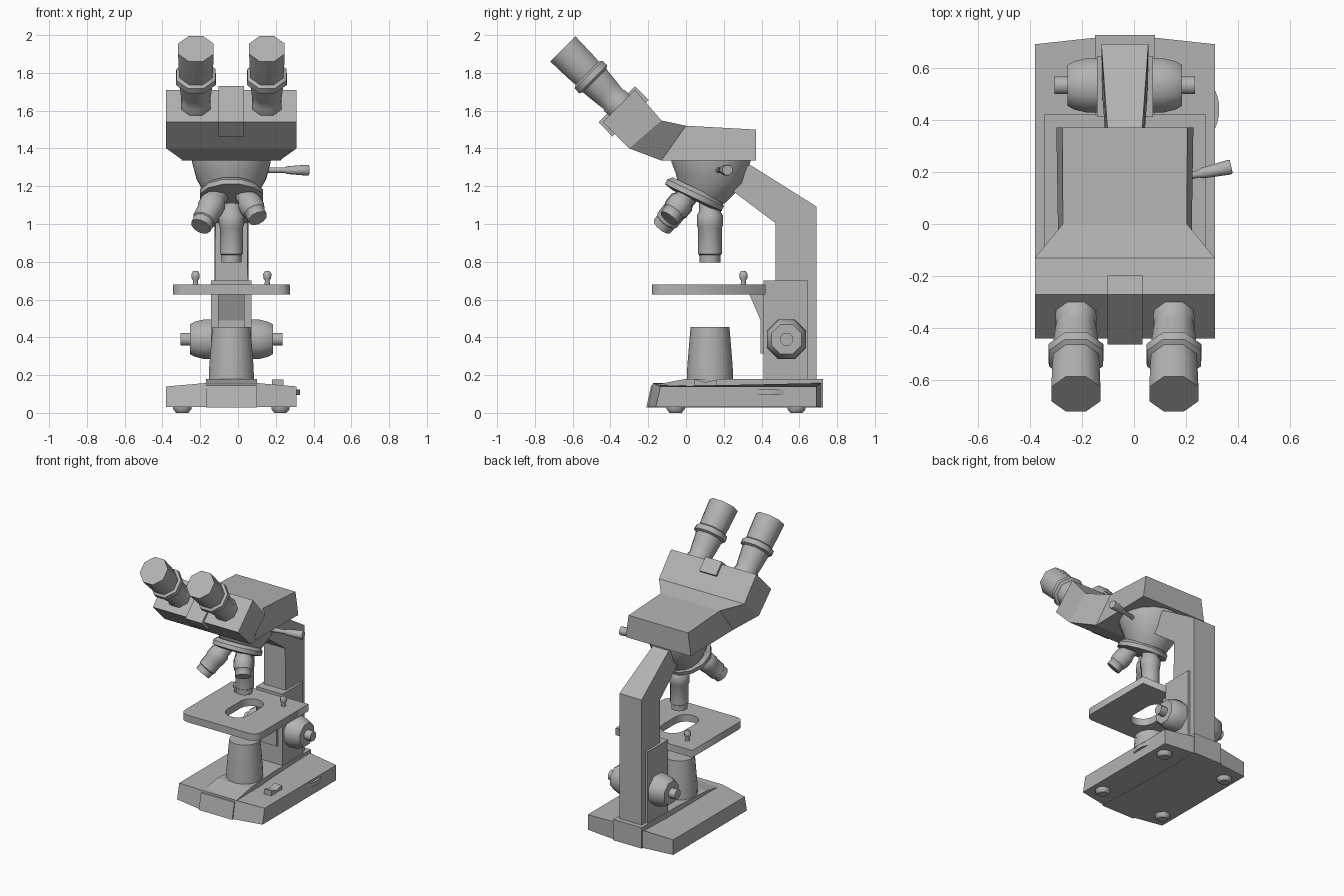
import bpy, bmesh, math
from mathutils import Vector

if "Cube" in bpy.data.objects:
    bpy.data.objects.remove(bpy.data.objects["Cube"])

CX = -0.035  # symmetry plane of the microscope
grey = bpy.data.materials.new("plain_grey")
grey.diffuse_color = (0.45, 0.45, 0.45, 1)
grey.use_nodes = True
grey.node_tree.nodes["Principled BSDF"].inputs["Base Color"].default_value = grey.diffuse_color


def finish(name, mesh, smooth=None):
    mesh.materials.clear()
    mesh.materials.append(grey)
    if smooth:
        mesh.shade_smooth()
        mesh.set_sharp_from_angle(angle=math.radians(smooth))
    ob = bpy.data.objects.new(name, mesh)
    bpy.context.collection.objects.link(ob)
    return ob


def loft(name, rings, smooth=None):
    """Skin a closed solid through rings of equal point count."""
    bm = bmesh.new()
    vs = [[bm.verts.new(p) for p in ring] for ring in rings]
    n = len(vs[0])
    for a, b in zip(vs, vs[1:]):
        for i in range(n):
            j = (i + 1) % n
            bm.faces.new((a[i], a[j], b[j], b[i]))
    bm.faces.new(vs[0])
    bm.faces.new(vs[-1])
    bmesh.ops.recalc_face_normals(bm, faces=bm.faces)
    mesh = bpy.data.meshes.new(name)
    bm.to_mesh(mesh)
    bm.free()
    return finish(name, mesh, smooth)


def circle(center, axis, r, sides):
    axis = Vector(axis).normalized()
    u = Vector((1, 0, 0)) if abs(axis.x) < 0.8 else Vector((0, 1, 0))
    u = (u - axis * u.dot(axis)).normalized()
    w = axis.cross(u)
    angles = [2 * math.pi * (i + 0.5) / sides for i in range(sides)]
    return [Vector(center) + r * (math.cos(a) * u + math.sin(a) * w) for a in angles]


def lathe(name, origin, axis, profile, sides=10, smooth=50):
    """Turned part: profile is (distance along axis, radius)."""
    origin, axis = Vector(origin), Vector(axis).normalized()
    return loft(name, [circle(origin + axis * t, axis, r, sides) for t, r in profile], smooth)


def slab(name, pts):
    """Side profile (y, z, half width) spread symmetrically about CX."""
    return loft(name, [[(CX + s * h, y, z) for y, z, h in pts] for s in (-1, 1)])


def box(name, x, y, z):
    return loft(name, [[(x[0], y[0], k), (x[1], y[0], k), (x[1], y[1], k), (x[0], y[1], k)] for k in z])


# Base: bowed body, raised centre strip, feet
outline = [(-.345, -.16), (-.135, -.2), (.135, -.2), (.345, -.16),
           (.345, .69), (.115, .715), (-.115, .715), (-.345, .69)]
loft("base", [[(CX + x, y, .03) for x, y in outline],
              [(CX + x, y + (.025 if y < 0 else 0), .14 if abs(x) > .3 else .158) for x, y in outline]])
slab("base_center_strip", [(-.21, .028, .135), (-.185, .145, .135), (0, .18, .135), (.3, .18, .115),
                           (.725, .18, .115), (.725, .028, .115), (.3, .028, .115)])
for sx in (-1, 1):
    for y in (-.055, .585):
        lathe("foot", (CX + sx * .26, y, 0), (0, 0, 1), [(0, .035), (.02, .053), (.04, .053)], 8)

# Power switch and brightness wheel
slab("switch", [(.045, .14, .03), (.045, .178, .03), (.1, .163, .03), (.165, .175, .03),
                (.165, .14, .03)]).location.x = .245
lathe("brightness_wheel", (.158, .44, .095), (0, 0, 1), [(0, .17), (.03, .17)], 32)

# Lamp housing
lathe("lamp_housing", (CX, .127, .15), (0, 0, 1), [(0, .124), (.1, .12), (.305, .103)], 14)

# Arm with carriage and stage bracket
slab("arm", [(.69, .15, .09), (.69, 1.093, .09), (.345, 1.31, .065), (.2, 1.31, .065),
             (.2, 1.21, .065), (.473, 1.005, .085), (.473, .15, .09)])
box("carriage", (CX - .107, CX + .107), (.41, .645), (.16, .70))
slab("stage_bracket", [(.33, .64, .07), (.395, .49, .07), (.395, .315, .07), (.45, .315, .07), (.45, .64, .07)])

# Focus knobs with hubs
for s in (-1, 1):
    lathe("focus_knob", (CX, .532, .39), (s, 0, 0),
          [(.1, .113), (.15, .112), (.195, .1), (.22, .085)], 8)
    lathe("knob_hub", (CX, .532, .39), (s, 0, 0), [(.2, .036), (.27, .036)], 8)

# Stage plate: rounded front corners and a long slot
def arc(cx, cy, r, a0, a1, n):
    return [(cx + r * math.cos(math.radians(a0 + (a1 - a0) * i / n)),
             cy + r * math.sin(math.radians(a0 + (a1 - a0) * i / n))) for i in range(n + 1)]

plate = arc(CX - .249, -.12, .06, 180, 270, 4) + arc(CX + .249, -.12, .06, 270, 360, 4) + \
    [(CX + .309, .42), (CX - .309, .42)]
slot = arc(CX, .2, .085, 0, 180, 8) + arc(CX, .05, .085, 180, 360, 8)
curve = bpy.data.curves.new("stage_outline", 'CURVE')
curve.dimensions, curve.fill_mode, curve.extrude = '2D', 'BOTH', .026
for pts in (plate, slot):
    sp = curve.splines.new('POLY')
    sp.points.add(len(pts) - 1)
    for p, (x, y) in zip(sp.points, pts):
        p.co = (x, y, 0, 1)
    sp.use_cyclic_u = True
tmp = bpy.data.objects.new("stage_outline", curve)
bpy.context.collection.objects.link(tmp)
stage_mesh = bpy.data.meshes.new_from_object(tmp)
bpy.data.objects.remove(tmp)
finish("stage", stage_mesh).location.z = .653

# Slide clip posts
for s in (-1, 1):
    lathe("clip_post", (CX + s * .19, .304, .67), (0, 0, 1),
          [(0, .018), (.03, .013), (.042, .022), (.065, .024), (.08, .014)], 8)

# Turret: dome under the head, tilted disc, three objectives
n = Vector((0, -.43, -.905)).normalized()
e1 = Vector((0, .905, -.43)).normalized()
loft("turret_dome", [circle((CX, .132, 1.36), (0, 0, -1), .214, 16),
                     circle((CX, .132, 1.325), (0, 0, -1), .212, 16),
                     circle((CX, .127, 1.24), (0, -.15, -1), .187, 16),
                     circle((CX, .08, 1.165), n, .14, 16)], 40)
lathe("turret_disc", (CX, .06, 1.185), n, [(0, .15), (.022, .172), (.05, .172), (.062, .12)], 12, 35)
center = Vector((CX, .045, 1.13))
for name, phi, length, r in (("long_objective", 0, .295, .069), ("medium_objective", -120, .225, .07),
                             ("short_objective", 120, .165, .066)):
    a = math.radians(phi)
    out = math.cos(a) * e1 + math.sin(a) * Vector((1, 0, 0))
    axis = n * .903 + out * .43
    lathe(name, center + out * .09, axis,
          [(-.03, r * .85), (.03, r * .85), (.045, r), (.1, r), (.11, r * .92),
           (length - .045, r * .92), (length - .04, r * .82), (length, r * .8)], 10)

# Lever beside the turret
lathe("lever", (.1, .16, 1.285), (.275, .06, 0),
      [(0, .015), (.15, .015), (.165, .022), (.27, .031), (.28, .028)], 8)

# Viewing head: narrow rear body flaring into a tilted front box
sections = [(.37, 1.50, .24, .37, 1.336, .263), (0, 1.52, .238, -.13, 1.336, .255),
            (-.13, 1.548, .345, -.30, 1.40, .345), (-.27, 1.71, .345, -.44, 1.54, .345)]
loft("viewing_head", [[(CX - ht, yt, zt), (CX + ht, yt, zt), (CX + hb, yb, zb), (CX - hb, yb, zb)]
                      for yt, zt, ht, yb, zb, hb in sections])
slab("head_center_plate", [(-.27, 1.73, .067), (-.198, 1.656, .067), (-.39, 1.463, .067), (-.463, 1.54, .067)])

# Eyepieces
for s in (-1, 1):
    lathe("eyepiece", (CX + s * .188, -.35, 1.625), (0, -1, 1),
          [(-.03, .08), (.035, .085), (.05, .078), (.1, .085), (.19, .095), (.2, .114),
           (.235, .112), (.245, .094), (.3, .098), (.428, .102)], 8)
